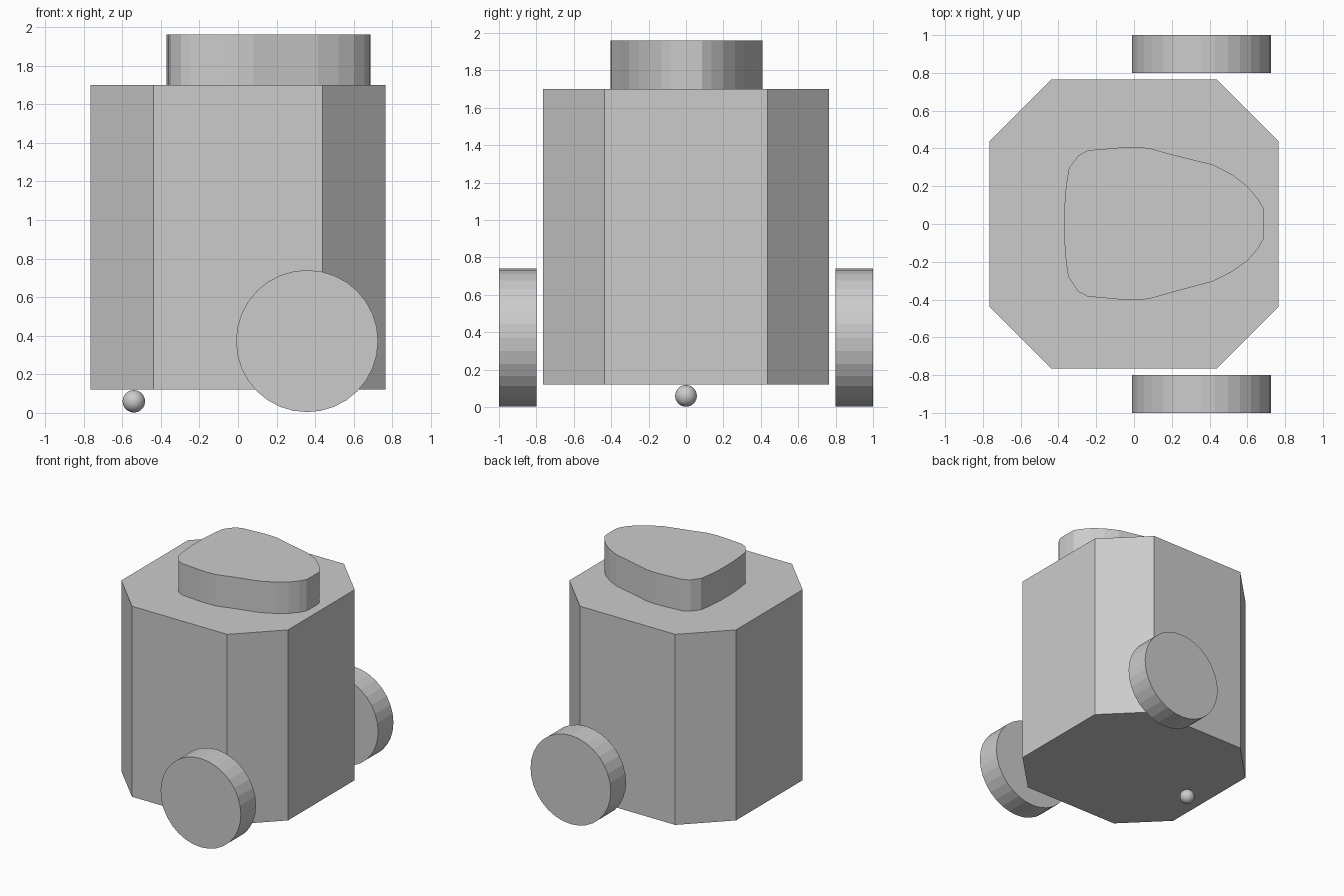
import bpy, bmesh, math

if "Cube" in bpy.data.objects:
    bpy.data.objects.remove(bpy.data.objects["Cube"])


def prism(name, outline, z0, z1):
    bm = bmesh.new()
    low = [bm.verts.new((x, y, z0)) for x, y in outline]
    high = [bm.verts.new((x, y, z1)) for x, y in outline]
    bm.faces.new(low[::-1])
    bm.faces.new(high)
    n = len(outline)
    for i in range(n):
        j = (i + 1) % n
        bm.faces.new((low[i], low[j], high[j], high[i]))
    mesh = bpy.data.meshes.new(name)
    bm.to_mesh(mesh)
    bm.free()
    obj = bpy.data.objects.new(name, mesh)
    bpy.context.collection.objects.link(obj)
    return obj


# Body: square block with chamfered vertical edges
a, b = 0.765, 0.437
prism("body", [(a, -b), (a, b), (b, a), (-b, a),
               (-a, b), (-a, -b), (-b, -a), (b, -a)], 0.12, 1.70)

# Top cap: rounded, slightly irregular triangular plate
prism("top_cap", [
    (0.688, 0.0), (0.685, 0.085), (0.655, 0.135), (0.60, 0.20), (0.52, 0.262),
    (0.415, 0.315), (0.20, 0.368), (0.08, 0.402), (0.0, 0.408), (-0.08, 0.404),
    (-0.245, 0.39), (-0.295, 0.362), (-0.345, 0.295), (-0.36, 0.20), (-0.37, 0.07),
    (-0.37, -0.07), (-0.36, -0.20), (-0.348, -0.28), (-0.295, -0.358), (-0.245, -0.384),
    (-0.08, -0.399), (0.0, -0.403), (0.08, -0.397), (0.20, -0.362),
    (0.415, -0.305), (0.52, -0.252), (0.60, -0.195), (0.655, -0.132), (0.685, -0.08),
], 1.70, 1.96)

# Side wheels
for side, name in ((-1, "front_wheel"), (1, "back_wheel")):
    bpy.ops.mesh.primitive_cylinder_add(
        vertices=32, radius=0.368, depth=0.2,
        location=(0.358, side * 0.9, 0.372), rotation=(math.pi / 2, 0, 0))
    bpy.context.object.name = name

# Ball caster
bpy.ops.mesh.primitive_uv_sphere_add(segments=32, ring_count=16, radius=0.058,
                                     location=(-0.54, 0, 0.06))
bpy.context.object.name = "ball_caster"
bpy.ops.object.shade_smooth()
